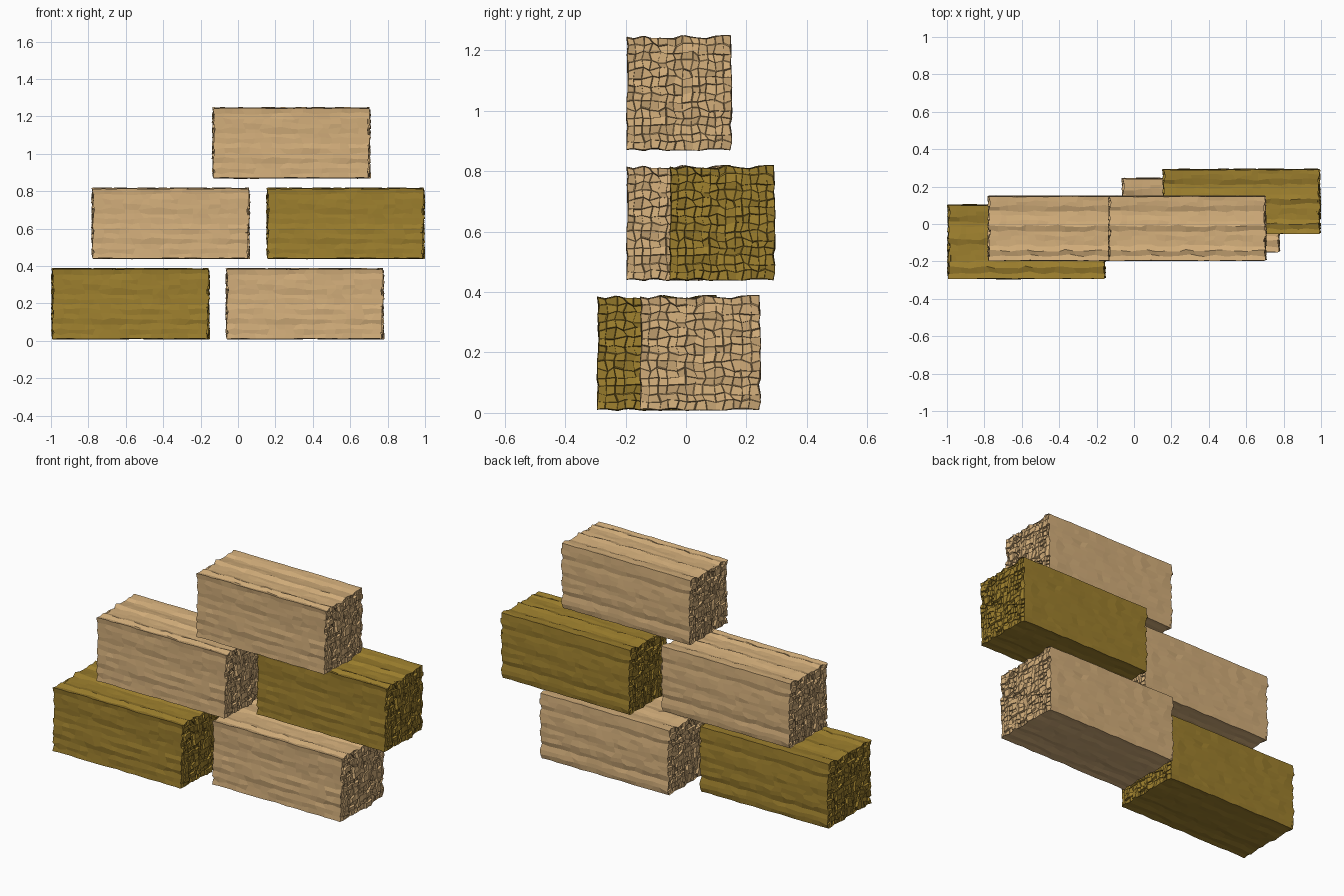
import bpy, bmesh, random
from mathutils import Vector

if "Cube" in bpy.data.objects:
    bpy.data.objects.remove(bpy.data.objects["Cube"])


def material(name, rgb):
    m = bpy.data.materials.new(name)
    m.diffuse_color = (*rgb, 1)
    m.use_nodes = True
    m.node_tree.nodes["Principled BSDF"].inputs["Base Color"].default_value = m.diffuse_color
    return m


straw = material("pale straw", (0.66, 0.43, 0.20))
old_hay = material("dark olive hay", (0.34, 0.215, 0.027))

LENGTH, WIDTH, HEIGHT = 0.825, 0.343, 0.372
CUTS = (16, 13, 14)


def bale_mesh(name, mat):
    """Ragged bale: strands run along x, cut stalk ends show on both x ends."""
    rnd = random.Random(7)
    size = (LENGTH, WIDTH, HEIGHT)
    bm = bmesh.new()
    bmesh.ops.create_cube(bm, size=1)
    for v in bm.verts:
        v.co = Vector(v.co[i] * size[i] for i in range(3))
    # slice into strands
    for axis in range(3):
        normal = Vector((0, 0, 0))
        normal[axis] = 1
        for k in range(1, CUTS[axis]):
            bmesh.ops.bisect_plane(
                bm, geom=bm.verts[:] + bm.edges[:] + bm.faces[:],
                plane_co=normal * size[axis] * (k / CUTS[axis] - 0.5), plane_no=normal)
    bm.normal_update()
    ends = [f for f in bm.faces if abs(f.normal.x) > 0.9]
    # ridges along the length, plus loose jitter
    ridge = {}
    for v in bm.verts:
        co = v.co.copy()
        for axis, other in ((1, 2), (2, 1)):
            if abs(co[axis]) > size[axis] / 2 - 1e-4:
                key = (axis, co[axis] > 0, round(co[other], 3))
                amp = 0.006 if axis == 2 and co.z > 0 else 0.003
                ridge.setdefault(key, rnd.uniform(-amp, amp))
                v.co[axis] += ridge[key] + rnd.uniform(-0.002, 0.002)
            else:
                v.co[axis] += rnd.uniform(-0.007, 0.007)
        at_end = abs(co.x) > LENGTH / 2 - 1e-4
        v.co.x += rnd.uniform(-0.006, 0.006) if at_end else rnd.uniform(-0.02, 0.02)
    # stalk ends stick out or sink in by different amounts
    for f in ends:
        bmesh.ops.inset_individual(bm, faces=[f], thickness=0.0015,
                                   depth=rnd.uniform(-0.012, 0.009))
    bmesh.ops.recalc_face_normals(bm, faces=bm.faces[:])
    me = bpy.data.meshes.new(name)
    bm.to_mesh(me)
    bm.free()
    me.materials.append(mat)
    return me


pale = bale_mesh("pale_bale", straw)
dark = bale_mesh("dark_bale", old_hay)

# name, mesh, centre, depth scale
for name, me, centre, depth in (
    ("bottom_left_bale", dark, (-0.575, -0.095, 0.197), 1.145),
    ("bottom_right_bale", pale, (0.357, 0.047, 0.197), 1.145),
    ("middle_left_bale", pale, (-0.36, -0.023, 0.627), 1),
    ("middle_right_bale", dark, (0.575, 0.12, 0.627), 1),
    ("top_bale", pale, (0.285, -0.023, 1.057), 1),
):
    ob = bpy.data.objects.new(name, me)
    ob.location = centre
    ob.scale.y = depth
    bpy.context.collection.objects.link(ob)
